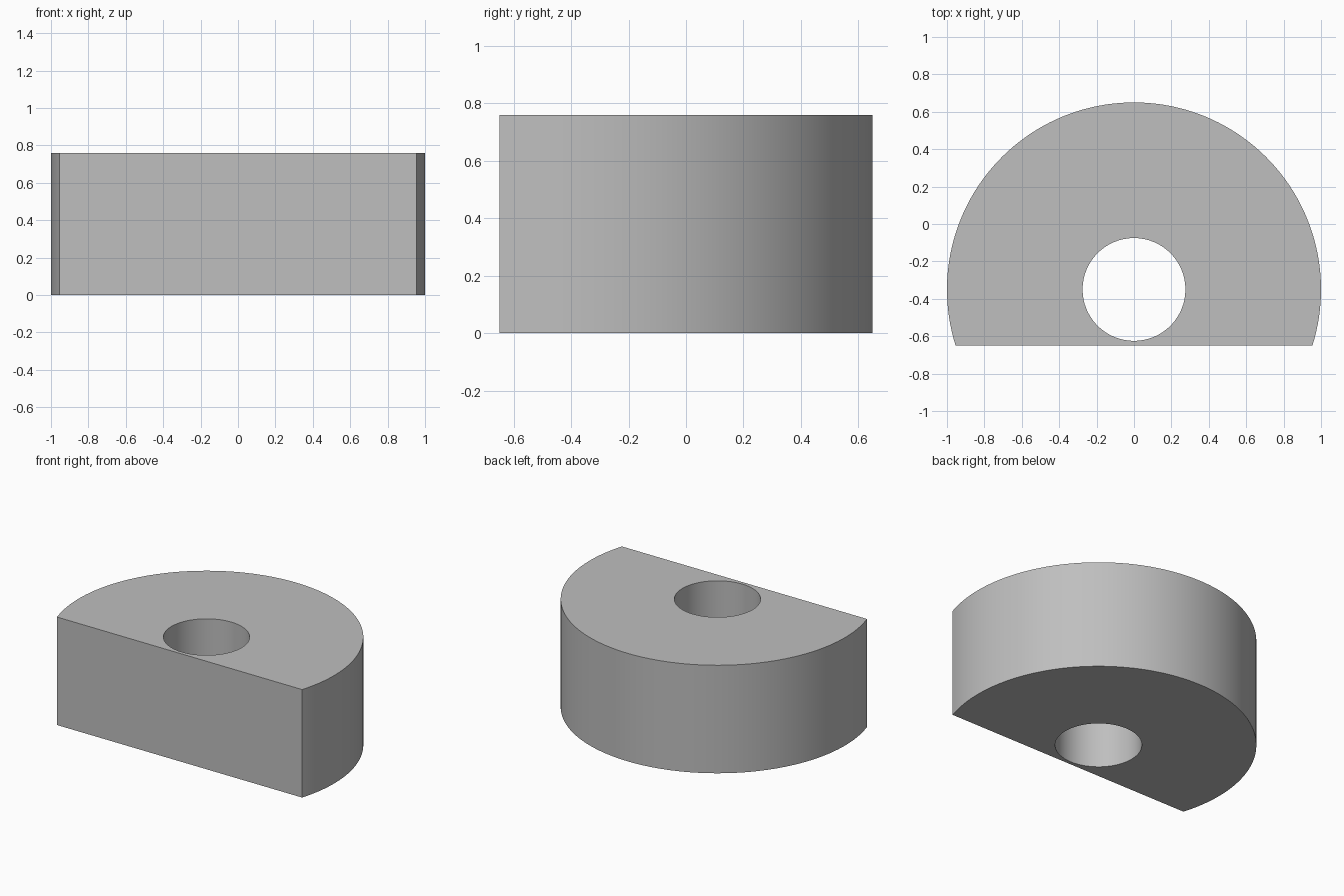
import bpy
import bmesh
from math import asin, cos, sin, pi, radians

if "Cube" in bpy.data.objects:
    bpy.data.objects.remove(bpy.data.objects["Cube"], do_unlink=True)

HEIGHT = 0.76
RADIUS = 1.0
HOLE_RADIUS = 0.275
CENTRE_Y = -0.35
FLAT_OFFSET = 0.3      # distance from the arc centre to the flat front


def arc(radius, start, end, steps):
    """Points along an arc about the shared centre."""
    angles = [start + (end - start) * i / steps for i in range(steps + 1)]
    return [(radius * cos(a), CENTRE_Y + radius * sin(a), 0) for a in angles]


def add_loop(bm, points):
    """Closed loop of edges through the points."""
    verts = [bm.verts.new(p) for p in points]
    return [bm.edges.new((v, verts[i - 1])) for i, v in enumerate(verts)]


# Grey material
grey = bpy.data.materials.new("plain_grey")
grey.use_nodes = True
colour = (0.52, 0.52, 0.52, 1)
grey.diffuse_color = colour
grey.node_tree.nodes["Principled BSDF"].inputs["Base Color"].default_value = colour

# Profile: arc closed by the flat front, with a round through-hole
bm = bmesh.new()
dip = asin(FLAT_OFFSET / RADIUS)
edges = add_loop(bm, arc(RADIUS, -dip, pi + dip, 96))
edges += add_loop(bm, arc(HOLE_RADIUS, 0, 2 * pi, 64)[:-1])
bmesh.ops.triangle_fill(bm, edges=edges, use_beauty=True, normal=(0, 0, 1))

# Raise the profile to a solid block
top = bmesh.ops.extrude_face_region(bm, geom=bm.faces[:], use_keep_orig=True)
top_verts = [g for g in top["geom"] if isinstance(g, bmesh.types.BMVert)]
bmesh.ops.translate(bm, verts=top_verts, vec=(0, 0, HEIGHT))
bmesh.ops.recalc_face_normals(bm, faces=bm.faces[:])

mesh = bpy.data.meshes.new("drilled_block")
bm.to_mesh(mesh)
bm.free()
mesh.materials.append(grey)
block = bpy.data.objects.new("drilled_block", mesh)
bpy.context.collection.objects.link(block)

# Smooth curved walls, sharp rims
bpy.ops.object.select_all(action="DESELECT")
block.select_set(True)
bpy.context.view_layer.objects.active = block
bpy.ops.object.shade_smooth_by_angle(angle=radians(30))
